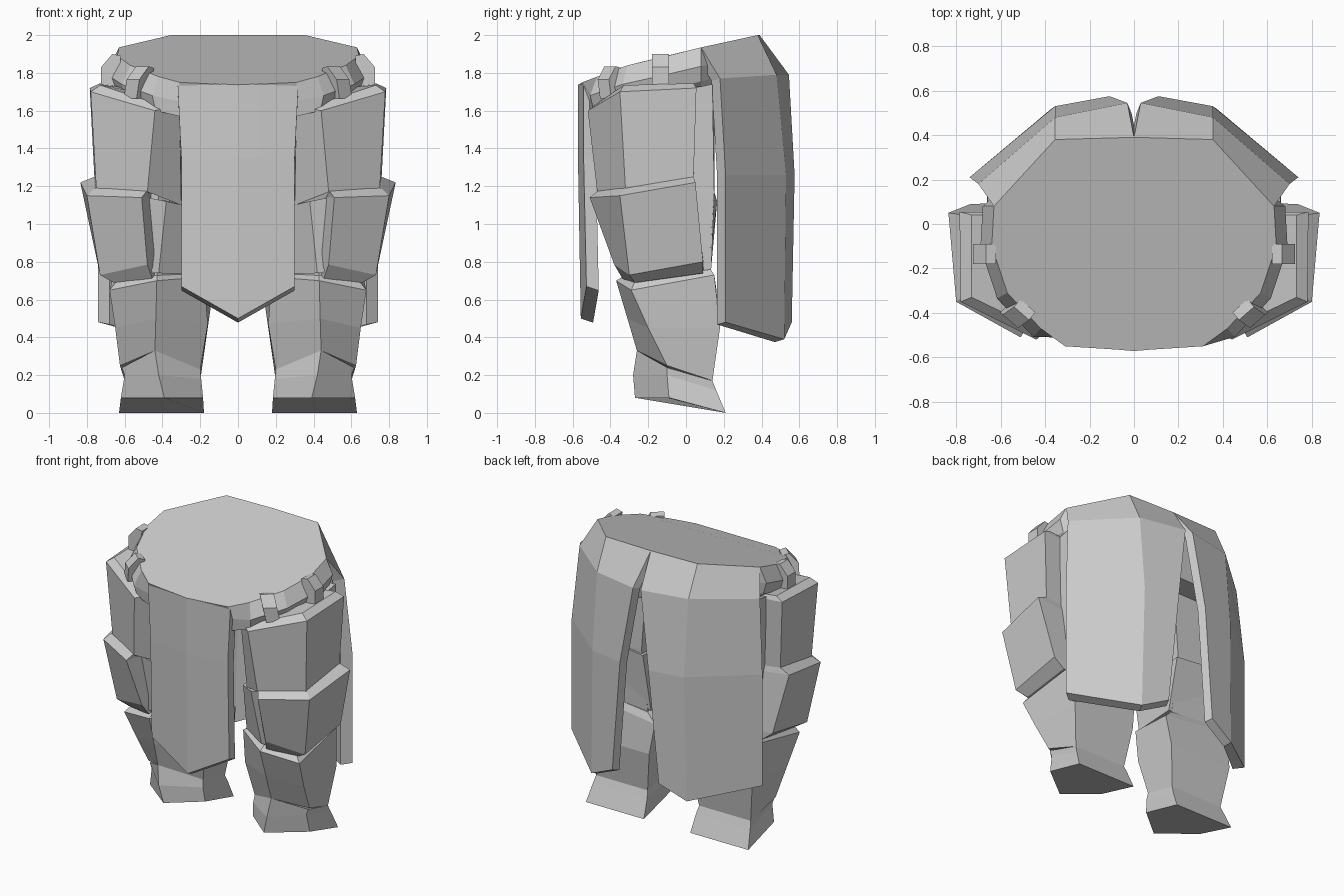
import bpy, bmesh, math
from mathutils import Vector

grey = bpy.data.materials.new("plain grey")
grey.diffuse_color = (0.6, 0.6, 0.6, 1)


def finish(name, bm, mirror=False):
    bmesh.ops.recalc_face_normals(bm, faces=bm.faces)
    mesh = bpy.data.meshes.new(name)
    bm.to_mesh(mesh)
    bm.free()
    mesh.materials.append(grey)
    ob = bpy.data.objects.new(name, mesh)
    bpy.context.collection.objects.link(ob)
    if mirror:
        ob.modifiers.new("mirror", 'MIRROR').use_mirror_merge = False
    return ob


def loft(name, rings, mirror=True):
    """Closed solid skinned through rings that have equal point counts."""
    bm = bmesh.new()
    rows = [[bm.verts.new(p) for p in ring] for ring in rings]
    n = len(rows[0])
    for a, b in zip(rows, rows[1:]):
        for i in range(n):
            j = (i + 1) % n
            bm.faces.new((a[i], a[j], b[j], b[i]))
    bm.faces.new(rows[0])
    bm.faces.new(rows[-1])
    return finish(name, bm, mirror)


def sheet(name, rows, offset, mirror):
    """Cloth panel: grid of points plus the same grid pushed back by offset(p)."""
    bm = bmesh.new()
    front = [[bm.verts.new(p) for p in r] for r in rows]
    back = [[bm.verts.new(Vector(p) + Vector(offset(p))) for p in r] for r in rows]
    h, w = len(rows), len(rows[0])
    for g in (front, back):
        for i in range(h - 1):
            for j in range(w - 1):
                bm.faces.new((g[i][j], g[i][j + 1], g[i + 1][j + 1], g[i + 1][j]))
    edge = [(0, j) for j in range(w)] + [(i, w - 1) for i in range(1, h)]
    edge += [(h - 1, j) for j in range(w - 2, -1, -1)] + [(i, 0) for i in range(h - 2, 0, -1)]
    for (a, b), (c, d) in zip(edge, edge[1:] + edge[:1]):
        bm.faces.new((front[a][b], front[c][d], back[c][d], back[a][b]))
    return finish(name, bm, mirror)


# Waist: sloping top rim, flaring into the belt line at the sides only
half = [(0, -.57, 1.735), (.31, -.55, 1.75), (.42, -.47, 1.78), (.57, -.31, 1.84),
        (.64, -.1, 1.89), (.63, .08, 1.935), (.355, .38, 2.0), (0, .39, 2.0)]
rim = half + [(-x, y, z) for x, y, z in half[-2:0:-1]]


def flare(p, out, down):
    x, y, z = p
    if abs(x) < .4:
        return (x, y * .93, z - down)
    return (x * (1 + out), y * (1 + out) if y < .05 else y, z - down)


loft("waist", [rim, [flare(p, .08, .1) for p in rim], [flare(p, .04, .18) for p in rim],
               [(x * .8, y * .8, 1.6) for x, y, z in rim]], False)


# Belt loops: short bent straps standing off the waist
def belt_loop(name, centre, angle, width, tip=0):
    out = Vector((math.cos(angle), math.sin(angle), 0))
    along = Vector((-out.y, out.x, 0))
    profile = [(-.06, -.09), (.035, -.085), (.035, .015), (-.025, .085), (-.07, .075)]
    rings = [[Vector(centre) + out * r + along * (s * width / 2 + tip * z) + Vector((0, 0, z))
              for r, z in profile] for s in (-1, 1)]
    loft(name, rings)


belt_loop("side_belt_loop", (.69, -.135, 1.815), 0, .09)
belt_loop("front_belt_loop", (.535, -.41, 1.75), -.85, .09, -.2)

# Front cloth hanging to a point
cols = [-1, -.35, 0, .35, 1]
front_rows = []
for width, z_mid, z_side, y_mid in ((.32, 1.737, 1.752, -.572), (.3, 1.35, 1.35, -.572),
                                    (.3, .5, .67, -.557)):
    front_rows.append([(c * width, y_mid + .03 * abs(c), z_mid + (z_side - z_mid) * abs(c))
                       for c in cols])
sheet("front_cloth", front_rows, lambda p: (0, .065, -.022), False)

# Split coat tails at the back
tail = [[(0, .39, 2.0), (.355, .38, 2.0), (.63, .08, 1.935)],
        [(.03, .545, 1.79), (.355, .48, 1.79), (.70, .18, 1.77)],
        [(.11, .575, 1.26), (.355, .53, 1.26), (.74, .21, 1.26)],
        [(.18, .56, .48), (.37, .52, .39), (.74, .21, .48)]]


def lining(p):
    return (-.06, -.045, -.012) if p[0] > .5 else (-.02, -.05, -.015)


sheet("coat_tail", tail, lining, True)

# Leg core under the plates
loft("thigh", [
    [(.66, .14, 1.74), (.65, -.28, 1.66), (.42, -.38, 1.6), (.22, -.25, 1.62), (.2, .15, 1.7)],
    [(.63, .15, 1.15), (.65, -.28, 1.15), (.42, -.35, 1.15), (.26, -.22, 1.15), (.24, .15, 1.15)],
    [(.62, .13, .68), (.62, -.25, .66), (.43, -.32, .66), (.22, -.18, .68), (.2, .13, .68)]])

# Upper thigh plate
loft("upper_thigh_plate", [
    [(.73, .04, 1.745), (.73, -.33, 1.735), (.44, -.47, 1.64), (.33, -.4, 1.66), (.3, .04, 1.7)],
    [(.785, .055, 1.72), (.78, -.35, 1.70), (.44, -.52, 1.6), (.31, -.42, 1.63), (.28, .05, 1.68)],
    [(.76, .04, 1.24), (.75, -.32, 1.18), (.48, -.47, 1.17), (.3, -.33, 1.1), (.28, .04, 1.12)]])

# Lower thigh plate with a lip above and a bevel below
loft("lower_thigh_plate", [
    [(.76, .04, 1.25), (.76, -.32, 1.19), (.48, -.46, 1.18), (.46, -.3, 1.18), (.4, .04, 1.2)],
    [(.835, .05, 1.22), (.80, -.35, 1.15), (.51, -.51, 1.14), (.47, -.4, 1.14), (.4, .05, 1.17)],
    [(.735, .09, .80), (.73, -.3, .73), (.48, -.38, .785), (.42, -.3, .74), (.35, .1, .78)],
    [(.66, .09, .74), (.66, -.27, .69), (.45, -.33, .70), (.4, -.25, .70), (.35, .1, .72)]])

# Inner knee plate wrapping round to the back of the leg
loft("inner_knee_plate", [
    [(.48, -.40, 1.14), (.38, -.40, 1.12), (.25, -.30, 1.09), (.22, .165, 1.12), (.64, .15, 1.17)],
    [(.46, -.34, .74), (.42, -.34, .74), (.2, -.19, .73), (.18, .13, .73), (.62, .12, .76)]])

# Shin
loft("shin", [
    [(.63, .13, .76), (.64, -.27, .70), (.43, -.32, .73), (.22, -.18, .74), (.2, .14, .72)],
    [(.66, .15, .73), (.68, -.29, .65), (.43, -.37, .70), (.18, -.2, .72), (.13, .16, .66)],
    [(.64, .18, .45), (.65, -.2, .45), (.435, -.31, .5), (.16, -.15, .47), (.16, .18, .45)],
    [(.6, .14, .17), (.625, -.1, .25), (.44, -.26, .33), (.2, -.1, .23), (.2, .14, .17)]])

# Boot with a sole sloping down to the heel
loft("boot", [
    [(.6, .14, .17), (.615, -.1, .24), (.44, -.26, .33), (.2, -.1, .23), (.2, .14, .17)],
    [(.61, .16, .12), (.6, -.1, .2), (.42, -.28, .2), (.195, -.11, .18), (.19, .16, .12)],
    [(.63, .21, 0), (.62, -.09, .08), (.39, -.27, .08), (.185, -.1, .08), (.18, .21, 0)]])
